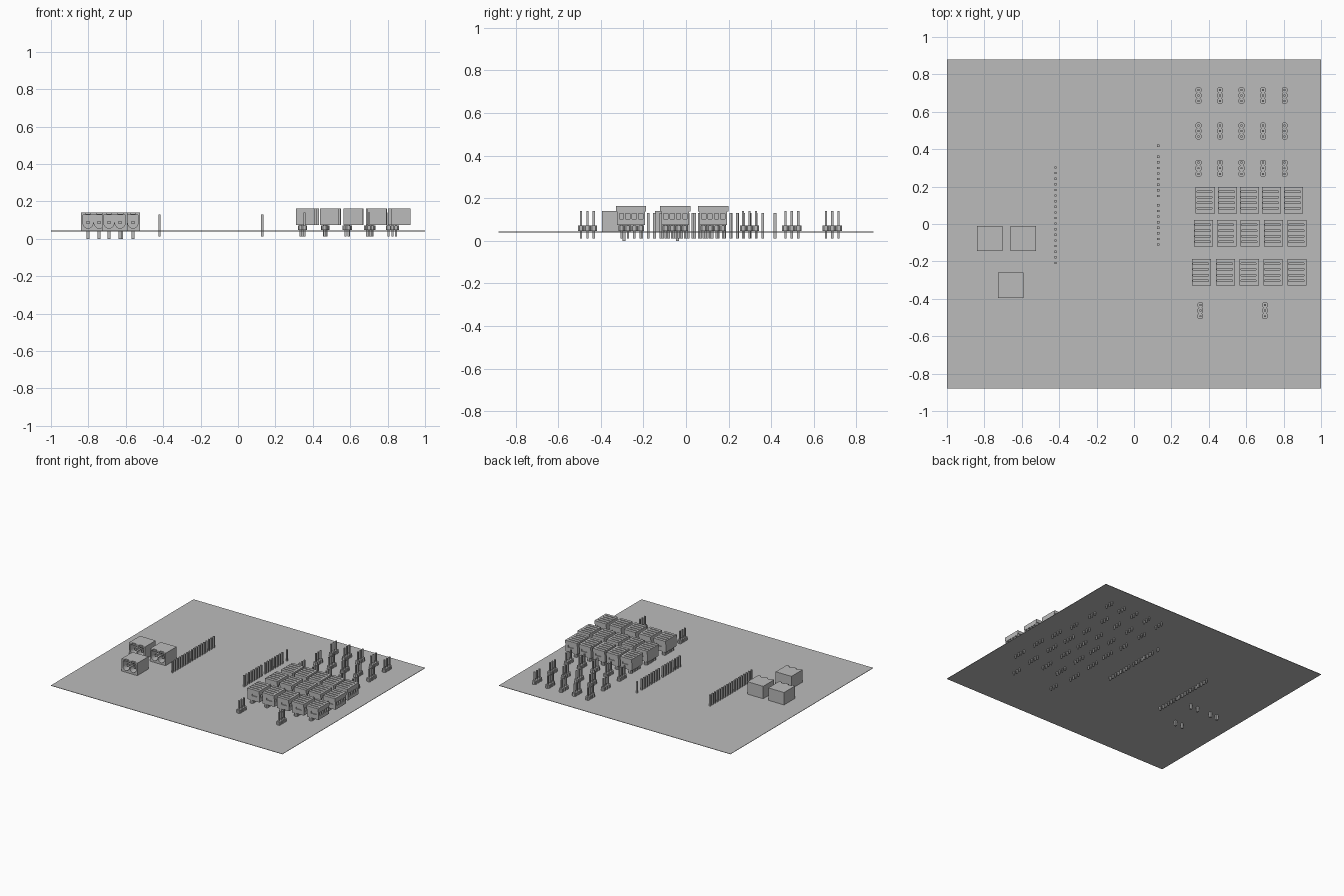
import bpy
import bmesh
from math import cos, sin, pi

cube = bpy.data.objects.get("Cube")
if cube:
    bpy.data.objects.remove(cube)

grey = bpy.data.materials.new("plain_grey")
grey.use_nodes = True
tone = (0.5, 0.5, 0.5, 1)
grey.diffuse_color = tone
grey.node_tree.nodes["Principled BSDF"].inputs["Base Color"].default_value = tone

BOARD_TOP = 0.043
PITCH = 0.03


def prism(bm, pts, axis, lo, hi):
    """Extrude a 2D outline along the named axis."""
    def place(p, d):
        return {"x": (d, *p), "y": (p[0], d, p[1]), "z": (*p, d)}[axis]
    ends = [[bm.verts.new(place(p, d)) for p in pts] for d in (lo, hi)]
    bm.faces.new(ends[0])
    bm.faces.new(ends[1][::-1])
    n = len(pts)
    for i in range(n):
        j = (i + 1) % n
        bm.faces.new((ends[0][i], ends[1][i], ends[1][j], ends[0][j]))


def box(bm, x0, x1, y0, y1, z0, z1):
    prism(bm, [(x0, y0), (x1, y0), (x1, y1), (x0, y1)], "z", z0, z1)


def pin(bm, x, y, z0, z1, half=0.006):
    box(bm, x - half, x + half, y - half, y + half, z0, z1)


def to_mesh(bm, name):
    bmesh.ops.recalc_face_normals(bm, faces=bm.faces)
    mesh = bpy.data.meshes.new(name)
    bm.to_mesh(mesh)
    bm.free()
    mesh.materials.append(grey)
    return mesh


def add(mesh, name, x=0, y=0, z=0):
    ob = bpy.data.objects.new(name, mesh)
    ob.location = (x, y, z)
    bpy.context.collection.objects.link(ob)
    return ob


def carve(mesh, cutter_mesh):
    """Return the mesh with the cutter subtracted."""
    body, cutter = add(mesh, "body"), add(cutter_mesh, "cutter")
    cutter.hide_render = True
    mod = body.modifiers.new("cut", "BOOLEAN")
    mod.object, mod.operation, mod.solver = cutter, "DIFFERENCE", "EXACT"
    graph = bpy.context.evaluated_depsgraph_get()
    result = bpy.data.meshes.new_from_object(body.evaluated_get(graph))
    for ob in (body, cutter):
        bpy.data.objects.remove(ob)
    return result


# Circuit board
bm = bmesh.new()
box(bm, -1, 1, -0.88, 0.88, BOARD_TOP - 0.003, BOARD_TOP)
add(to_mesh(bm, "board"), "board")


# Pin headers: a chamfered collar around every pin
def header_mesh(count, top):
    bm = bmesh.new()
    h, c = 0.015, 0.008
    collar = [(-h, -c), (-c, -h), (c, -h), (h, -c), (h, c), (c, h), (-c, h), (-h, c)]
    for i in range(count):
        y = (i - (count - 1) / 2) * PITCH
        prism(bm, [(px, py + y) for px, py in collar], "z", 0.046, 0.072)
        pin(bm, 0, y, 0.012, top, 0.005)
    return to_mesh(bm, "pin_header")


header = header_mesh(3, 0.14)
columns = [0.345 + 0.115 * i for i in range(5)]
for y in (0.687, 0.497, 0.298):
    for x in columns:
        add(header, "pin_header", x, y)
for x in (0.355, 0.70):
    add(header, "front_pin_header", x, -0.463)

# Plug housings: stepped block with top grooves, end windows and side slots
W = 0.102
bm = bmesh.new()
half = [(0.065, 0.074), (0.065, 0.138), (0.071, 0.138), (0.071, 0.163)]
prism(bm, half + [(-y, z) for y, z in reversed(half)], "x", 0, W)
plug = to_mesh(bm, "plug_housing")
bm = bmesh.new()
for i in range(4):
    y = (i - 1.5) * PITCH
    box(bm, 0.006, W - 0.014, y - 0.004, y + 0.004, 0.152, 0.18)
    box(bm, W - 0.05, W + 0.01, y - 0.01, y + 0.01, 0.102, 0.128)
for s in (-1, 1):
    a, b = sorted((s * 0.058, s * 0.08))
    box(bm, 0.035, 0.082, a, b, 0.11, 0.126)
plug = carve(plug, to_mesh(bm, "plug_cutter"))
plug_header = header_mesh(4, 0.08)
for y, start, step in ((0.128, 0.33, 0.118), (-0.05, 0.32, 0.125), (-0.258, 0.31, 0.1275)):
    for i in range(5):
        x = start + step * i
        add(plug, "plug_housing", x, y)
        add(plug_header, "plug_pin_header", x + 0.025, y)


# Long single pin rows
def pin_row(name, x, y_top, count):
    bm = bmesh.new()
    for i in range(count):
        pin(bm, x, y_top - i * PITCH, 0.012, 0.13)
    add(to_mesh(bm, name), name)


pin_row("right_pin_row", -0.42, 0.302, 18)
pin_row("single_pin", 0.13, 0.418, 1)
pin_row("left_back_pin_row", 0.13, 0.36, 8)
pin_row("left_front_pin_row", 0.13, 0.1, 8)

# Terminal blocks: open-fronted shell with two rounded sockets
bm = bmesh.new()
hw, depth = 0.068, 0.0675
box(bm, -hw, hw, -depth, depth, BOARD_TOP, 0.14)
shell = to_mesh(bm, "terminal_block")
bm = bmesh.new()
outline = [(-0.058, 0.128), (-0.058, 0.09)]
for cx in (-0.03, 0.03):
    outline += [(cx + 0.028 * cos(pi + pi * i / 10), 0.088 + 0.032 * sin(pi + pi * i / 10))
                for i in range(11)]
outline += [(0.058, 0.09), (0.058, 0.128)]
prism(bm, outline, "y", -depth - 0.02, 0.04)
# notches in the top lip
for cx in (-0.03, 0.03):
    box(bm, cx - 0.014, cx + 0.014, -depth - 0.02, -depth + 0.012, 0.132, 0.16)
shell = carve(shell, to_mesh(bm, "socket_cutter"))

bm = bmesh.new()
for cx in (-0.03, 0.03):
    box(bm, cx - 0.008, cx + 0.008, -0.045, 0.045, 0.08, 0.096)
    pin(bm, cx, 0.037, 0, 0.05, 0.008)
contacts = to_mesh(bm, "terminal_contacts")
for x, y in ((-0.772, -0.077), (-0.592, -0.077), (-0.66, -0.328)):
    add(shell, "terminal_block", x, y)
    add(contacts, "terminal_contacts", x, y)
